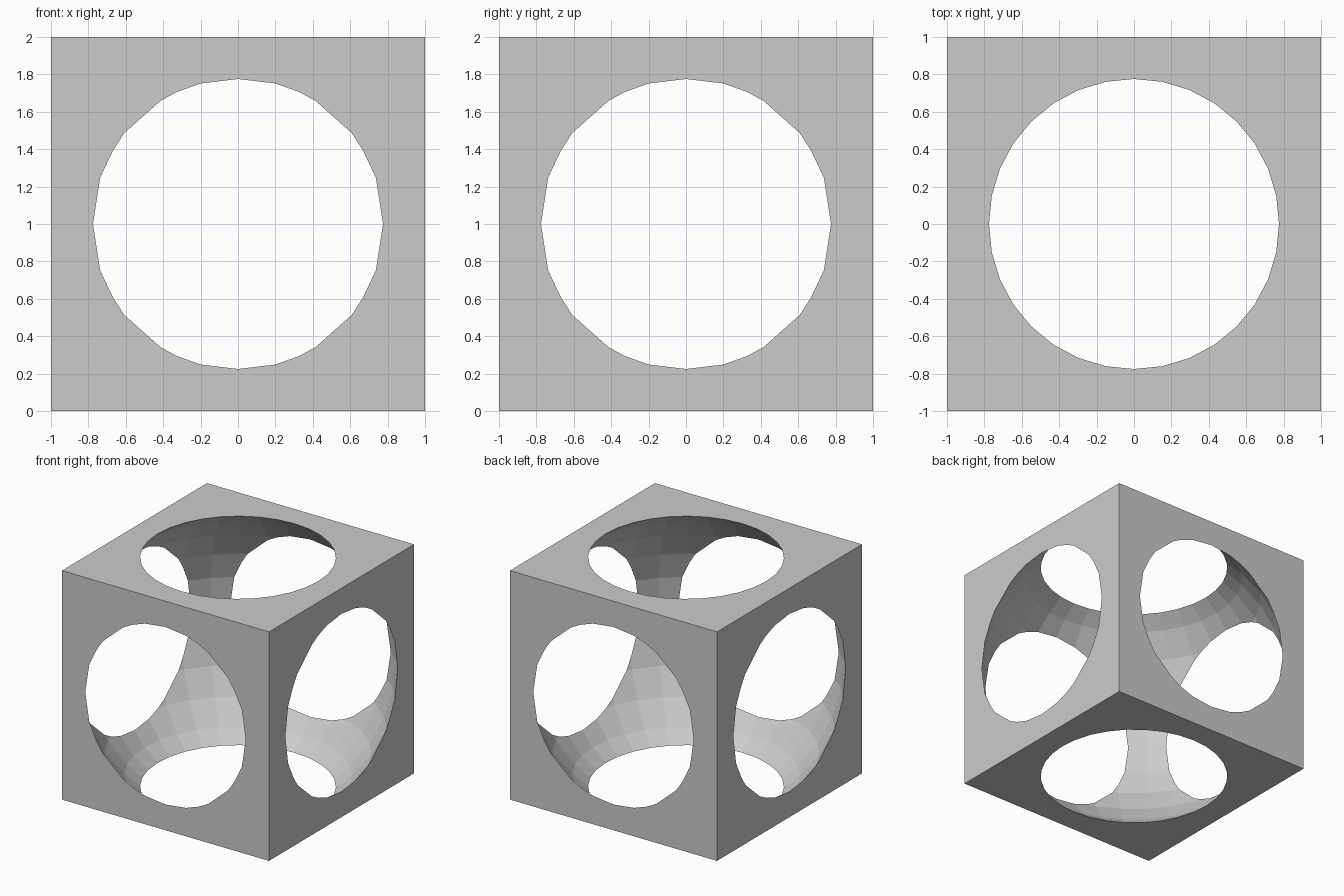
import bpy

if "Cube" in bpy.data.objects:
    bpy.data.objects.remove(bpy.data.objects["Cube"])

# Cube body standing on z = 0
bpy.ops.mesh.primitive_cube_add(size=2, location=(0, 0, 1))
body = bpy.context.object
body.name = "hollow_cube"

# Low-poly sphere that scoops out the inside and opens all six faces
bpy.ops.mesh.primitive_uv_sphere_add(segments=32, ring_count=16, radius=1.271, location=(0, 0, 1))
cutter = bpy.context.object
cutter.name = "sphere_cutter"
cutter.hide_render = True

# Subtract the sphere and keep flat facets
cut = body.modifiers.new("sphere_cut", 'BOOLEAN')
cut.operation = 'DIFFERENCE'
cut.solver = 'EXACT'
cut.object = cutter
bpy.ops.object.select_all(action='DESELECT')
body.select_set(True)
bpy.context.view_layer.objects.active = body
bpy.ops.object.modifier_apply(modifier=cut.name)
bpy.data.objects.remove(cutter, do_unlink=True)
bpy.ops.object.shade_flat()
